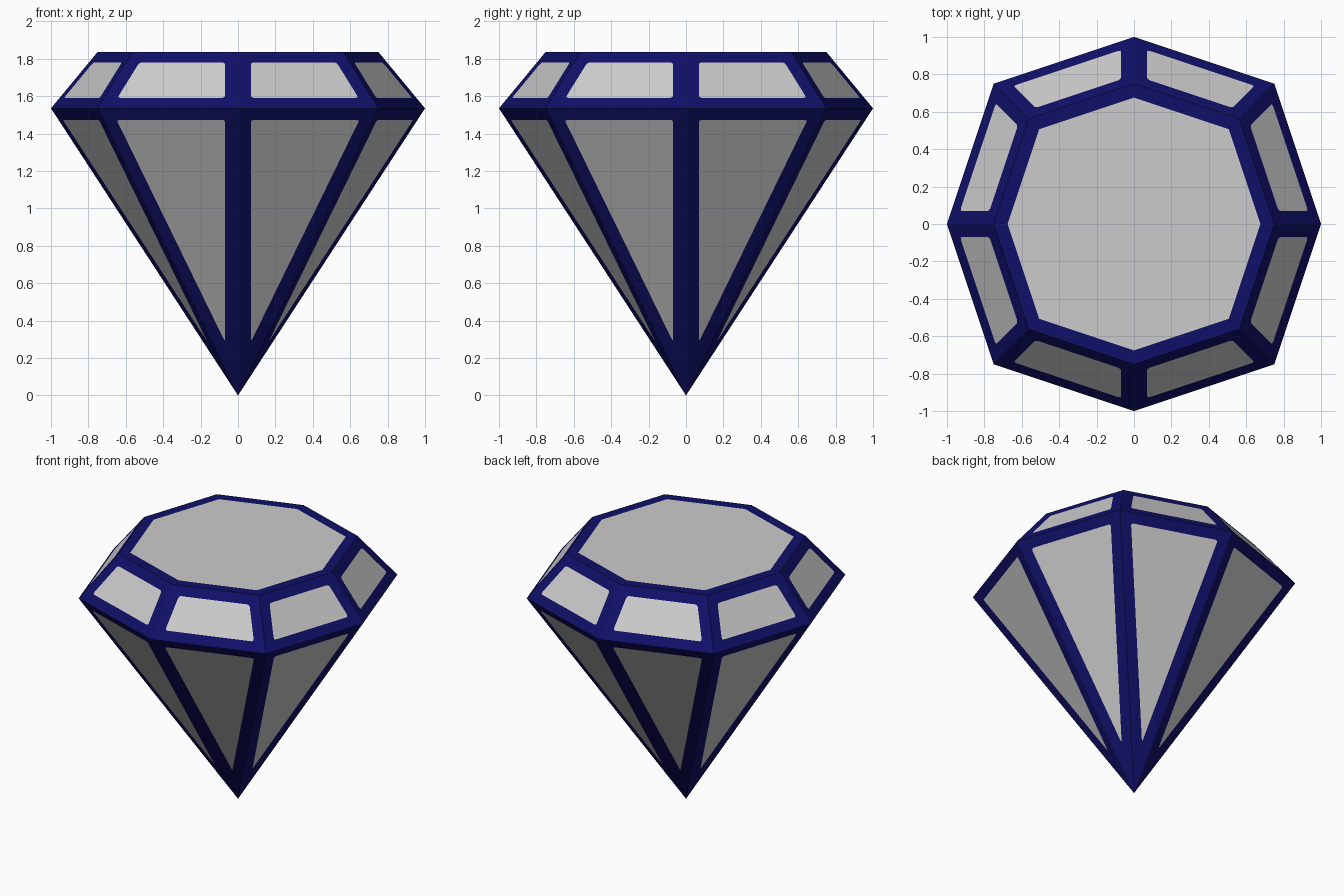
import bpy
import bmesh

cube = bpy.data.objects.get("Cube")
if cube:
    bpy.data.objects.remove(cube, do_unlink=True)

GIRDLE_Z, TABLE_Z = 1.535, 1.837
TABLE_SCALE = 0.75
OUTLINE = [(1, 0), (0.75, 0.75), (0, 1), (-0.75, 0.75),
           (-1, 0), (-0.75, -0.75), (0, -1), (0.75, -0.75)]


def make_material(name, color):
    mat = bpy.data.materials.new(name)
    mat.use_nodes = True
    mat.diffuse_color = color
    mat.node_tree.nodes["Principled BSDF"].inputs["Base Color"].default_value = color
    return mat


frame_blue = make_material("navy frame", (0.005, 0.005, 0.14, 1))
panel_grey = make_material("pale grey facet", (0.6, 0.6, 0.6, 1))

# Faceted gem body: tip, widest ring and flat table
bm = bmesh.new()
tip = bm.verts.new((0, 0, 0))
girdle = [bm.verts.new((x, y, GIRDLE_Z)) for x, y in OUTLINE]
table = [bm.verts.new((x * TABLE_SCALE, y * TABLE_SCALE, TABLE_Z)) for x, y in OUTLINE]

table_face = bm.faces.new(table)
crown, pavilion = [], []
for i in range(len(OUTLINE)):
    j = (i + 1) % len(OUTLINE)
    crown.append(bm.faces.new((girdle[i], girdle[j], table[j], table[i])))
    pavilion.append(bm.faces.new((tip, girdle[j], girdle[i])))
bm.normal_update()

# Grey panels inset flush in every facet, leaving the blue frame
for faces, margin in (([table_face], 0.07), (crown, 0.071), (pavilion, 0.072)):
    bmesh.ops.inset_individual(bm, faces=faces, thickness=margin, use_even_offset=True)
    for face in faces:
        face.material_index = 1

# Slightly rounded corners on the side panels
corners = list({v for face in crown + pavilion for v in face.verts})
bmesh.ops.bevel(bm, geom=corners, offset=0.016, offset_type='OFFSET', segments=2,
                profile=0.5, affect='VERTICES', material=0)

mesh = bpy.data.meshes.new("gem")
bm.to_mesh(mesh)
bm.free()
mesh.materials.append(frame_blue)
mesh.materials.append(panel_grey)
gem = bpy.data.objects.new("gem", mesh)
bpy.context.collection.objects.link(gem)
